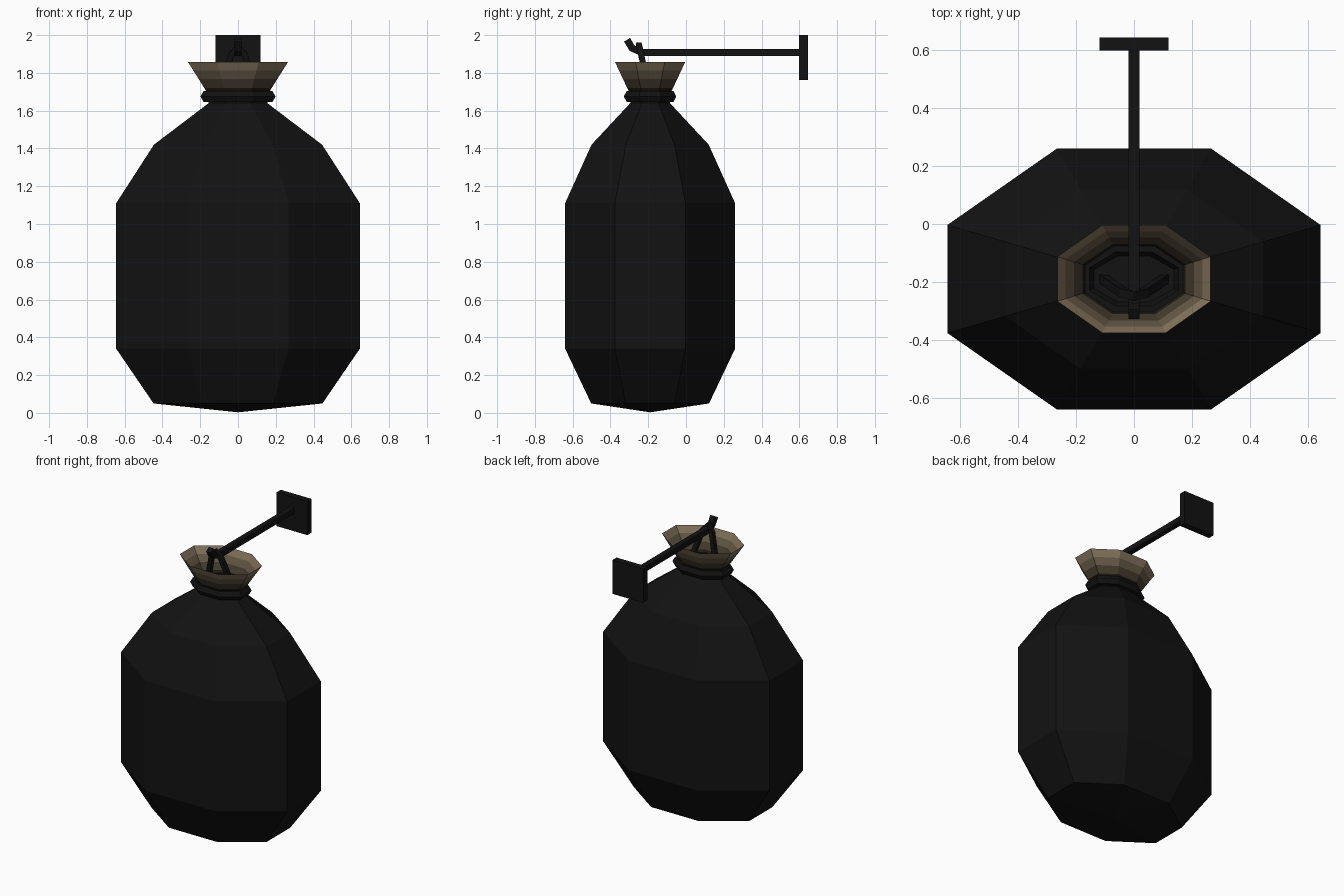
import bpy, bmesh, math
from mathutils import Vector

if "Cube" in bpy.data.objects:
    bpy.data.objects.remove(bpy.data.objects["Cube"])

CY = -0.19                      # y of the sack axis
C = math.cos(math.pi / 8)


def material(name, rgb):
    m = bpy.data.materials.new(name)
    m.diffuse_color = (*rgb, 1)
    m.use_nodes = True
    m.node_tree.nodes["Principled BSDF"].inputs["Base Color"].default_value = m.diffuse_color
    return m


BLACK = material("black", (0.006, 0.006, 0.006))
FADE = [material("tan_%d" % i, (0.27 * f, 0.205 * f, 0.125 * f))
        for i, f in enumerate((0.05, 0.22, 0.5, 0.85))]


def finish(bm, name, mats=(BLACK,), fix=True):
    if fix:
        bmesh.ops.recalc_face_normals(bm, faces=bm.faces)
    me = bpy.data.meshes.new(name)
    bm.to_mesh(me)
    bm.free()
    for m in mats:
        me.materials.append(m)
    ob = bpy.data.objects.new(name, me)
    bpy.context.collection.objects.link(ob)
    return ob


def loft(name, rows, mats=(BLACK,), closed=False, cap=False, tip=None):
    """Eight-sided rings from (half width x, half depth y, z) rows."""
    bm = bmesh.new()
    rings = []
    for hx, hy, z in rows:
        angs = [math.pi / 8 + i * math.pi / 4 for i in range(8)]
        rings.append([bm.verts.new((hx / C * math.cos(a), CY + hy / C * math.sin(a), z))
                      for a in angs])
    pairs = list(zip(rings, rings[1:])) + ([(rings[-1], rings[0])] if closed else [])
    for k, (a, b) in enumerate(pairs):
        for i in range(8):
            j = (i + 1) % 8
            f = bm.faces.new((a[i], a[j], b[j], b[i]))
            f.material_index = k % len(mats)
    if cap:
        bm.faces.new(rings[-1])
    if tip is not None:
        p = bm.verts.new((0, CY, tip))
        for i in range(8):
            bm.faces.new((rings[0][(i + 1) % 8], rings[0][i], p))
    return finish(bm, name, mats)


def bar(name, pts, half):
    """Square bar swept along a path."""
    bm = bmesh.new()
    pts = [Vector(p) for p in pts]
    rings = []
    for i, p in enumerate(pts):
        t = (pts[min(i + 1, len(pts) - 1)] - pts[max(i - 1, 0)]).normalized()
        # bars in the yz plane use x as side; ropes use y as reference
        ref = Vector((1, 0, 0)) if all(abs(q.x) < 1e-6 for q in pts) else Vector((0, 1, 0))
        u = (ref - t * ref.dot(t)).normalized()
        v = t.cross(u)
        rings.append([bm.verts.new(p + half * (a * u + b * v))
                      for a, b in ((1, 1), (-1, 1), (-1, -1), (1, -1))])
    for a, b in zip(rings, rings[1:]):
        for i in range(4):
            j = (i + 1) % 4
            bm.faces.new((a[i], a[j], b[j], b[i]))
    bm.faces.new(rings[0])
    bm.faces.new(rings[-1])
    return finish(bm, name)


# Sack body
loft("sack_body", [(0.447, 0.312, 0.05), (0.645, 0.45, 0.34), (0.645, 0.45, 1.11),
                   (0.445, 0.31, 1.42), (0.155, 0.105, 1.64), (0.155, 0.105, 1.675)],
     cap=True, tip=0.003)

# Flared mouth, fading from black to tan
n = len(FADE)
loft("sack_mouth", [(0.15 + 0.115 * i / n, 0.1 + 0.086 * i / n, 1.675 + 0.183 * i / n)
                    for i in range(n + 1)], mats=FADE)

# Tie around the neck
tie = []
for i in range(6):
    a = i * math.pi / 3
    r = 0.03 * math.cos(a)
    tie.append((0.168 + r, 0.109 + r, 1.675 + 0.034 * math.sin(a)))
loft("neck_tie", tie, closed=True)

# Wall plate
bm = bmesh.new()
bmesh.ops.create_cube(bm, size=1)
bmesh.ops.scale(bm, vec=(0.24, 0.046, 0.237), verts=bm.verts)
bmesh.ops.translate(bm, vec=(0, 0.622, 1.8815), verts=bm.verts)
finish(bm, "wall_plate")

# Arm with upturned hook end
bar("hanger_arm", [(0, 0.61, 1.908), (0, -0.235, 1.908), (0, -0.285, 1.93),
                   (0, -0.312, 1.975)], 0.019)

# Cord looped over the arm
bar("hanging_cord", [(-0.105, CY, 1.67), (-0.035, -0.238, 1.90), (0, -0.25, 1.945),
                     (0.035, -0.238, 1.90), (0.105, CY, 1.67)], 0.015)
